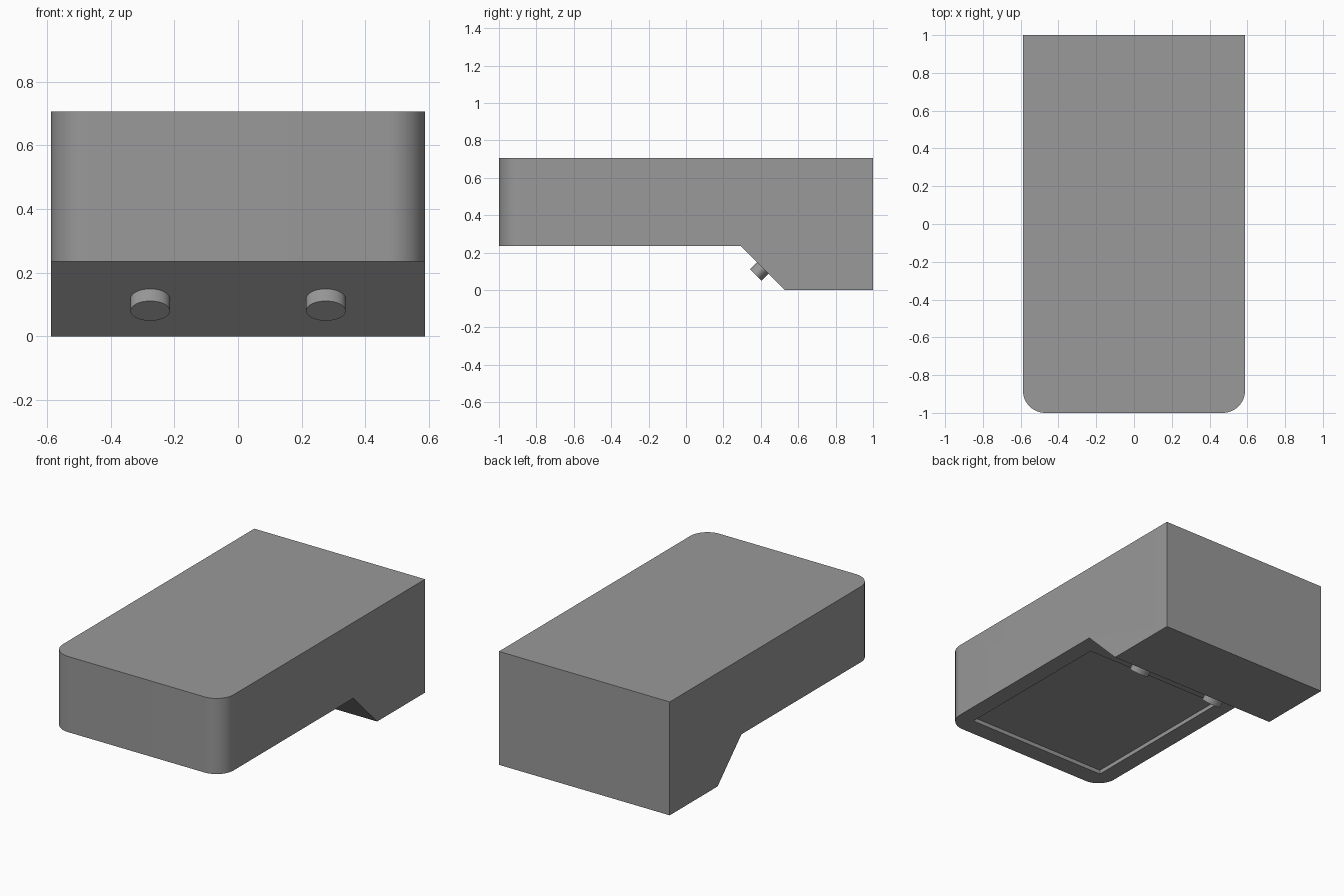
import bpy, bmesh, math
from mathutils import Matrix

if "Cube" in bpy.data.objects:
    bpy.data.objects.remove(bpy.data.objects["Cube"])

W, H, LOW = 0.588, 0.706, 0.235      # half width, top height, underside height
U = 0.118                            # corner radius

# Dark grey finish
grey = bpy.data.materials.new("dark_grey")
grey.diffuse_color = (0.32, 0.32, 0.32, 1)
grey.use_nodes = True
grey.node_tree.nodes["Principled BSDF"].inputs["Base Color"].default_value = grey.diffuse_color


def make_object(name, bm):
    bmesh.ops.recalc_face_normals(bm, faces=bm.faces)
    mesh = bpy.data.meshes.new(name)
    bm.to_mesh(mesh)
    bm.free()
    mesh.materials.append(grey)
    obj = bpy.data.objects.new(name, mesh)
    bpy.context.collection.objects.link(obj)
    return obj


def smooth(obj):
    bpy.ops.object.select_all(action='DESELECT')
    bpy.context.view_layer.objects.active = obj
    obj.select_set(True)
    bpy.ops.object.shade_smooth_by_angle(angle=math.radians(30))


# Housing: side profile extruded across the width
profile = [(-1, H), (-1, LOW), (0.294, LOW), (0.529, 0), (1, 0), (1, H)]
bm = bmesh.new()
side = bm.faces.new([bm.verts.new((-W, y, z)) for y, z in profile])
ext = bmesh.ops.extrude_face_region(bm, geom=[side], use_keep_orig=True)
bmesh.ops.translate(bm, vec=(2 * W, 0, 0),
                    verts=[g for g in ext['geom'] if isinstance(g, bmesh.types.BMVert)])
bmesh.ops.recalc_face_normals(bm, faces=bm.faces)

# Rounded front vertical corners
corners = [e for e in bm.edges
           if all(v.co.y < -0.99 for v in e.verts)
           and abs(e.verts[0].co.z - e.verts[1].co.z) > 0.1]
bmesh.ops.bevel(bm, geom=corners, offset=U, segments=12, profile=0.5, affect='EDGES')
housing = make_object("housing", bm)

# Shallow rectangular recess in the underside
half, y0, y1, depth = 0.482, -0.885, 0.18, 0.025
bm = bmesh.new()
bmesh.ops.create_cube(bm, size=1, matrix=Matrix.Translation((0, (y0 + y1) / 2, LOW))
                      @ Matrix.Diagonal((2 * half, y1 - y0, 2 * depth, 1)))
cutter = make_object("recess_cutter", bm)
cutter.hide_render = True
cut = housing.modifiers.new("recess", 'BOOLEAN')
cut.operation, cut.solver, cut.object = 'DIFFERENCE', 'EXACT', cutter
bpy.context.view_layer.objects.active = housing
bpy.ops.object.modifier_apply(modifier=cut.name)
bpy.data.objects.remove(cutter)
smooth(housing)

# Oval buttons standing out of the sloped face (local -z points outward)
for name, sx in (("left_button", -1), ("right_button", 1)):
    bm = bmesh.new()
    place = (Matrix.Translation((sx * 0.276, 0.411, 0.118))
             @ Matrix.Rotation(math.radians(-45), 4, 'X')
             @ Matrix.Translation((0, 0, -0.022))
             @ Matrix.Diagonal((0.062, 0.044, 0.064, 1)))
    bmesh.ops.create_cone(bm, cap_ends=True, segments=48, radius1=1, radius2=1,
                          depth=1, matrix=place)
    smooth(make_object(name, bm))
